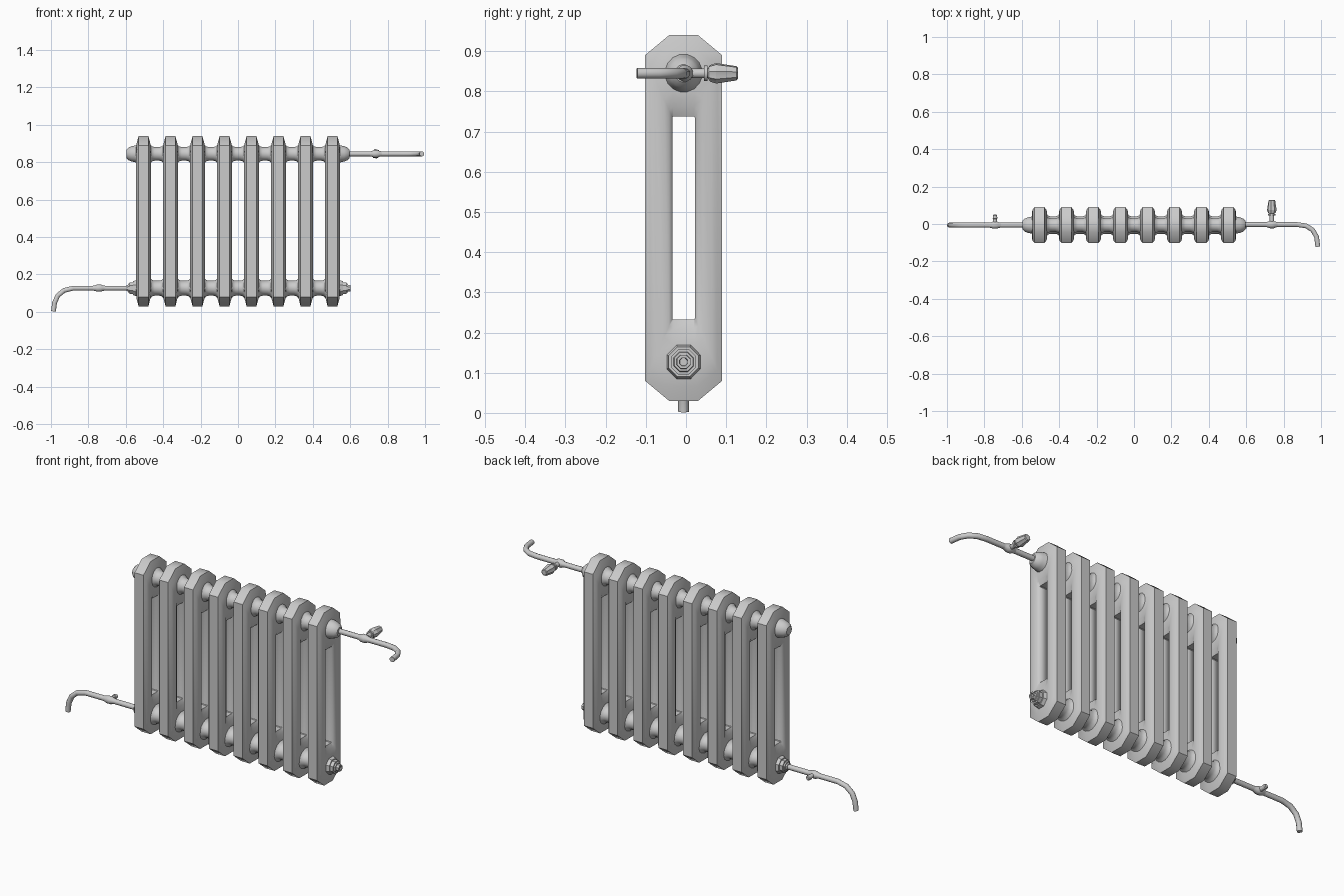
import bpy, bmesh, math
from mathutils import Vector, Matrix

if "Cube" in bpy.data.objects:
    bpy.data.objects.remove(bpy.data.objects["Cube"])

PITCH = 0.1444
CENTRES = [(i - 3.5) * PITCH for i in range(8)]
YC, TOP, LOW = -0.006, 0.845, 0.127   # hub axis positions


def finish(name, bm, angle=40):
    bmesh.ops.recalc_face_normals(bm, faces=bm.faces)
    me = bpy.data.meshes.new(name)
    bm.to_mesh(me)
    bm.free()
    ob = bpy.data.objects.new(name, me)
    bpy.context.collection.objects.link(ob)
    bpy.ops.object.select_all(action='DESELECT')
    ob.select_set(True)
    bpy.context.view_layer.objects.active = ob
    bpy.ops.object.shade_smooth_by_angle(angle=math.radians(angle))
    return ob


def lathe(name, profile, origin, axis='X', seg=16, flute=1.0, angle=40, ys=1.0):
    """Revolve (distance, radius) pairs about an axis; flute scales every other spoke."""
    bm = bmesh.new()
    rings = []
    for d, r in profile:
        ring = []
        for k in range(seg):
            a = 2 * math.pi * (k + 0.5) / seg
            rr = r * (flute if k % 2 else 1)
            u, v = rr * math.cos(a) * ys, rr * math.sin(a)
            p = Vector((d, u, v)) if axis == 'X' else Vector((u, d, v))
            ring.append(bm.verts.new(p + Vector(origin)))
        rings.append(ring)
    for a, b in zip(rings, rings[1:]):
        for k in range(seg):
            bm.faces.new((a[k], a[(k + 1) % seg], b[(k + 1) % seg], b[k]))
    bm.faces.new(rings[0])
    bm.faces.new(rings[-1])
    return finish(name, bm, angle)


def pipe(name, pts, r=0.0135, seg=10):
    """Sweep a circle along a planar path."""
    bm = bmesh.new()
    pts = [Vector(p) for p in pts]
    tans = [(pts[min(i + 1, len(pts) - 1)] - pts[max(i - 1, 0)]).normalized()
            for i in range(len(pts))]
    normal = tans[0].cross(tans[-1]).normalized()
    rings = []
    for p, t in zip(pts, tans):
        side = normal.cross(t)
        rings.append([bm.verts.new(p + r * (math.cos(a) * normal + math.sin(a) * side))
                      for a in (2 * math.pi * k / seg for k in range(seg))])
    for a, b in zip(rings, rings[1:]):
        for k in range(seg):
            bm.faces.new((a[k], a[(k + 1) % seg], b[(k + 1) % seg], b[k]))
    bm.faces.new(rings[0])
    bm.faces.new(rings[-1])
    return finish(name, bm, 50)


# Radiator sections: bulged loop between a chamfered outline and a tall slot
def section(name, cx):
    outer = [(-0.036, 0.94), (0.036, 0.94), (0.096, 0.89), (0.096, 0.08),
             (0.036, 0.03), (-0.036, 0.03), (-0.096, 0.08), (-0.096, 0.89)]
    inner = [(-0.025, 0.738), (0.025, 0.738), (0.028, 0.735), (0.028, 0.235),
             (0.025, 0.232), (-0.025, 0.232), (-0.028, 0.235), (-0.028, 0.735)]
    half = [(0.0, 0.024), (0.12, 0.034), (0.3, 0.04), (0.62, 0.041), (0.82, 0.036), (1.0, 0.026)]
    loop = [(t, h) for t, h in half] + [(t, -h) for t, h in reversed(half)]
    bm = bmesh.new()
    rings = []
    for (oy, oz), (iy, iz) in zip(outer, inner):
        rings.append([bm.verts.new((cx + h, YC + iy + (oy - iy) * t, iz + (oz - iz) * t))
                      for t, h in loop])
    n = len(loop)
    for i, a in enumerate(rings):
        b = rings[(i + 1) % len(rings)]
        for k in range(n):
            bm.faces.new((a[k], a[(k + 1) % n], b[(k + 1) % n], b[k]))
    return finish(name, bm, 42)


for i, cx in enumerate(CENTRES):
    section(f"radiator_section_{i + 1}", cx)

# Connecting hubs, flared where they meet each section
for name, z, r, ys in (("upper_hub", TOP, 0.037, 1.0), ("lower_hub", LOW, 0.041, 1.15)):
    prof = []
    for cx in CENTRES:
        prof += [(cx - 0.06, r), (cx - 0.048, r + 0.003), (cx - 0.036, r + 0.014),
                 (cx + 0.036, r + 0.014), (cx + 0.048, r + 0.003), (cx + 0.06, r)]
    lathe(name, prof[2:-2], (0, YC, z), ys=ys)

# End bosses and plugs
dome = [(0.53, 0.052), (0.545, 0.047), (0.567, 0.042), (0.585, 0.035), (0.597, 0.022)]
lathe("upper_right_boss", dome, (0, YC, TOP))
lathe("upper_left_plug", [(-d, r) for d, r in dome], (0, YC, TOP))
nut = [(0.53, 0.05), (0.55, 0.044), (0.562, 0.04), (0.562, 0.034), (0.58, 0.034),
       (0.58, 0.027), (0.587, 0.025), (0.587, 0.019)]
lathe("lower_right_plug", nut + [(0.602, 0.018), (0.602, 0.011), (0.595, 0.010)],
      (0, YC, LOW), seg=8, angle=25)
lathe("lower_left_nut", [(-d, r) for d, r in nut] + [(-0.595, 0.017)],
      (0, YC, LOW), seg=8, angle=25)

# Supply pipe bending towards the front, return pipe bending to the floor
pipe("supply_pipe", [(x, y, TOP) for x, y in (
    (0.57, -0.003), (0.87, -0.003), (0.92, -0.01), (0.955, -0.032), (0.976, -0.068), (0.983, -0.122))])
pipe("return_pipe", [(x, -0.006, z) for x, z in (
    (-0.57, LOW), (-0.88, LOW), (-0.93, 0.115), (-0.964, 0.087), (-0.981, 0.048), (-0.9865, 0.003))])

# Valve bodies
bulge = [(-0.034, 0.013), (-0.02, 0.016), (-0.01, 0.021), (0.01, 0.021), (0.02, 0.016), (0.034, 0.013)]
lathe("supply_valve_body", bulge, (0.737, -0.003, TOP), seg=12)
lathe("return_valve_body", [(d, r * 0.85 + 0.002) for d, r in bulge], (-0.743, -0.006, LOW), seg=12)

# Valve stem, collar and fluted knob
lathe("supply_valve_stem", [(-0.01, 0.012), (0.045, 0.012), (0.045, 0.02), (0.053, 0.02),
                            (0.053, 0.012), (0.06, 0.012)], (0.737, 0, TOP), 'Y', 12)
lathe("supply_valve_knob", [(0.055, 0.014), (0.06, 0.021), (0.075, 0.026), (0.126, 0.018), (0.129, 0.014)],
      (0.737, 0, TOP), 'Y', 16, flute=0.88, angle=20)
lathe("return_valve_stem", [(-0.01, 0.012), (0.028, 0.010), (0.03, 0.013), (0.046, 0.012), (0.05, 0.008)],
      (-0.743, 0, LOW), 'Y', 10)
